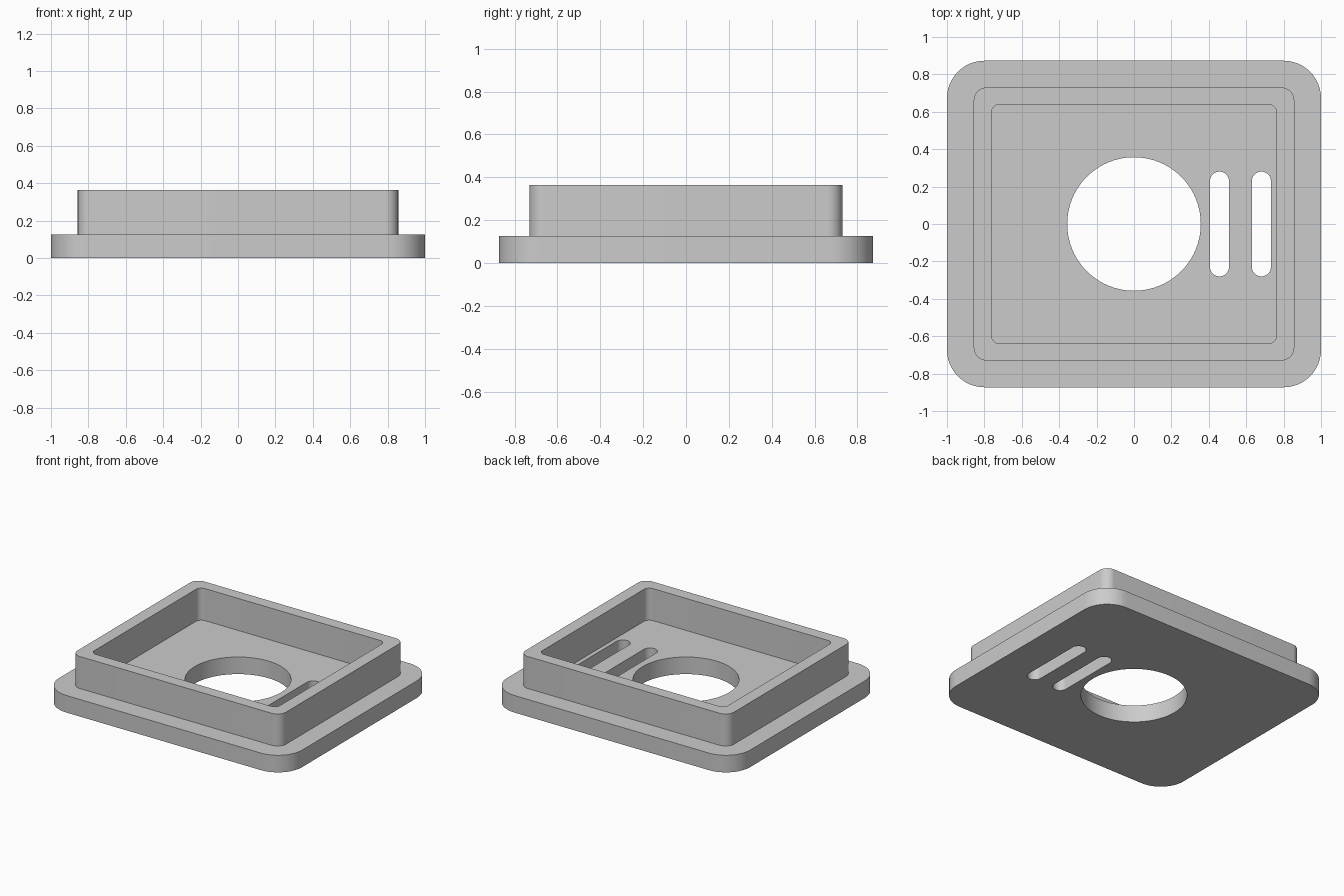
import bpy
import bmesh
from math import sin, cos, pi, radians

cube = bpy.data.objects.get("Cube")
if cube:
    bpy.data.objects.remove(cube, do_unlink=True)

grey = bpy.data.materials.new("light grey")
grey.use_nodes = True
colour = (0.6, 0.6, 0.6, 1)
grey.diffuse_color = colour
grey.node_tree.nodes["Principled BSDF"].inputs["Base Color"].default_value = colour


def rounded_prism(name, half_x, half_y, radius, z0, z1, x=0, steps=12):
    """Upright prism with a rounded rectangle outline."""
    bm = bmesh.new()
    verts = []
    corners = [(1, 1), (-1, 1), (-1, -1), (1, -1)]
    for quarter, (sx, sy) in enumerate(corners):
        for i in range(steps + 1):
            a = (quarter + i / steps) * pi / 2
            px = x + sx * (half_x - radius) + radius * cos(a)
            py = sy * (half_y - radius) + radius * sin(a)
            verts.append(bm.verts.new((px, py, z0)))
    # Stadium and circle outlines have coinciding arc ends
    bmesh.ops.remove_doubles(bm, verts=verts, dist=1e-5)
    bm.verts.ensure_lookup_table()
    base = bm.faces.new(list(bm.verts))
    top = bmesh.ops.extrude_face_region(bm, geom=[base])["geom"]
    moved = [v for v in top if isinstance(v, bmesh.types.BMVert)]
    bmesh.ops.translate(bm, verts=moved, vec=(0, 0, z1 - z0))
    bmesh.ops.recalc_face_normals(bm, faces=bm.faces)
    mesh = bpy.data.meshes.new(name)
    bm.to_mesh(mesh)
    bm.free()
    mesh.materials.append(grey)
    obj = bpy.data.objects.new(name, mesh)
    bpy.context.collection.objects.link(obj)
    return obj


def combine(target, other, operation):
    """Apply a boolean to the target and discard the other solid."""
    other.hide_render = True
    bpy.context.view_layer.objects.active = target
    mod = target.modifiers.new(operation.lower(), 'BOOLEAN')
    mod.operation = operation
    mod.solver = 'EXACT'
    mod.object = other
    bpy.ops.object.modifier_apply(modifier=mod.name)
    bpy.data.objects.remove(other, do_unlink=True)


PLATE_TOP = 0.127
RIM_TOP = 0.365

# Flange plate with the raised wall
housing = rounded_prism("housing", 1, 0.873, 0.2, 0, PLATE_TOP)
combine(housing, rounded_prism("wall", 0.857, 0.73, 0.07, 0.05, RIM_TOP), 'UNION')

# Open pocket inside the wall
combine(housing, rounded_prism("pocket", 0.763, 0.64, 0.045, PLATE_TOP, 0.5), 'DIFFERENCE')

# Round opening and the two slots through the floor
combine(housing, rounded_prism("opening", 0.357, 0.357, 0.357, -0.1, 0.3, steps=20), 'DIFFERENCE')
for slot_x in (0.457, 0.681):
    combine(housing, rounded_prism("slot", 0.051, 0.28, 0.051, -0.1, 0.3, slot_x), 'DIFFERENCE')

# Smooth corners with crisp edges
bpy.ops.object.select_all(action='DESELECT')
housing.select_set(True)
bpy.context.view_layer.objects.active = housing
bpy.ops.object.shade_smooth_by_angle(angle=radians(30))
